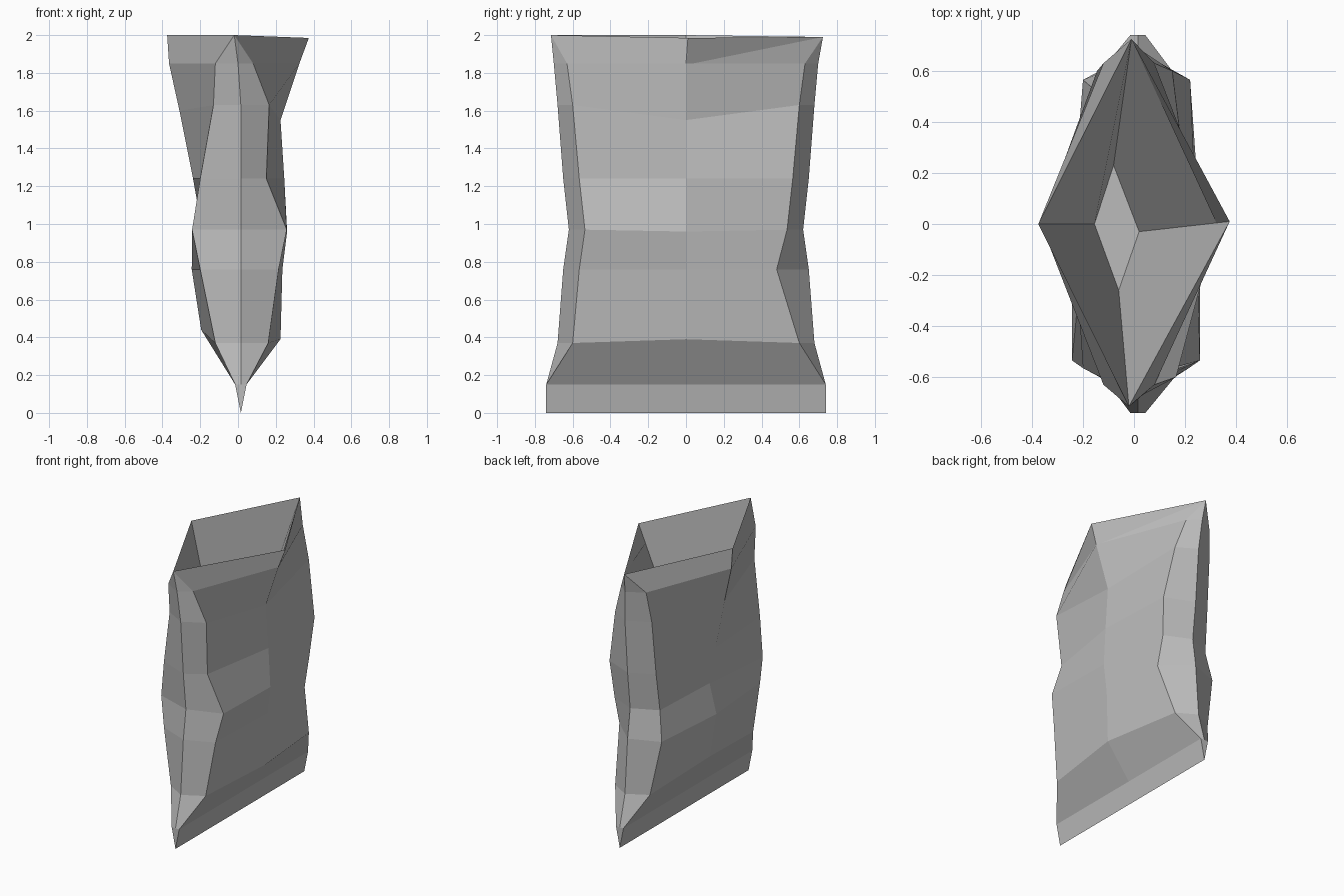
import bpy, bmesh

if "Cube" in bpy.data.objects:
    bpy.data.objects.remove(bpy.data.objects["Cube"])

# One plain material
foil = bpy.data.materials.new("grey_foil")
foil.diffuse_color = (0.5, 0.5, 0.5, 1)
foil.use_nodes = True
foil.node_tree.nodes["Principled BSDF"].inputs["Base Color"].default_value = foil.diffuse_color

# Bag profile, one row per height:
# z, seam half-depth, corner half-depth, (x of front-left, front-right, back-left, back-right)
LEVELS = [
    (0.15, 0.74, 0.74, (-0.015, 0.045, -0.015, 0.045)),
    (0.37, 0.68, 0.60, (-0.12, 0.16, -0.13, 0.15)),
    (0.76, 0.65, 0.565, (-0.20, 0.215, -0.20, 0.20)),
    (0.97, 0.62, 0.535, (-0.243, 0.258, -0.165, 0.20)),
    (1.24, 0.65, 0.565, (-0.20, 0.15, -0.155, 0.22)),
    (1.63, 0.68, 0.60, (-0.13, 0.165, -0.145, 0.15)),
    (1.85, 0.70, 0.63, (-0.12, 0.08, -0.12, 0.08)),
]
# Middle of each wide panel (x, z), bottom to top
LEFT_MID = [(-0.015, 0.15), (-0.195, 0.44), (-0.245, 0.76), (-0.19, 0.97),
            (-0.238, 1.24), (-0.31, 1.60), (-0.365, 1.85)]
RIGHT_MID = [(0.045, 0.15), (0.225, 0.39), (0.235, 0.76), (0.26, 0.96),
             (0.245, 1.24), (0.225, 1.55), (0.325, 1.85)]

bm = bmesh.new()


def ring(points):
    return [bm.verts.new(p) for p in points]


def bridge(low, high):
    n = len(low)
    for i in range(n):
        j = (i + 1) % n
        bm.faces.new((low[i], low[j], high[j], high[i]))


# Flat bottom seam, collapsed to a line
SX = 0.015
rings = [ring([(SX, -0.74, 0), (SX, -0.74, 0), (SX, 0, 0), (SX, 0.74, 0),
               (SX, 0.74, 0), (SX, 0.74, 0), (SX, 0, 0), (SX, -0.74, 0)])]

# Puffed body: front seam, right panel, back seam, left panel
for i, (z, ys, yc, (fl, fr, bl, br)) in enumerate(LEVELS):
    lx, lz = LEFT_MID[i]
    rx, rz = RIGHT_MID[i]
    yb = 0.48 if z == 0.76 else yc          # dent at the back right corner
    sx = 0.0 if z > 1.8 else SX
    rings.append(ring([(sx, -ys, z), (fr, -yc, z), (rx, 0, rz), (br, yb, z),
                       (sx, ys, z), (bl, yc, z), (lx, 0, lz), (fl, -yc, z)]))

# Diamond mouth, corners meet the seams
F, R, B, L = (-0.02, -0.715, 2.0), (0.375, 0.01, 1.985), (-0.01, 0.725, 1.99), (-0.375, 0, 2.0)
rings.append(ring([F, F, R, B, B, B, L, F]))
for low, high in zip(rings, rings[1:]):
    bridge(low, high)

# Funnel-shaped inside with a small floor
rim = ring([F, R, B, L])
FLOOR_Z = 1.07
floor = ring([(-0.06, -0.26, FLOOR_Z), (0.02, -0.03, FLOOR_Z),
              (-0.08, 0.23, FLOOR_Z), (-0.155, 0, FLOOR_Z)])
bridge(rim, floor)
bm.faces.new(floor)

bmesh.ops.remove_doubles(bm, verts=bm.verts[:], dist=0.0005)
bmesh.ops.dissolve_degenerate(bm, edges=bm.edges[:], dist=0.0005)
bmesh.ops.recalc_face_normals(bm, faces=bm.faces[:])

mesh = bpy.data.meshes.new("open_bag")
bm.to_mesh(mesh)
bm.free()
mesh.materials.append(foil)
bag = bpy.data.objects.new("open_bag", mesh)
bpy.context.collection.objects.link(bag)
